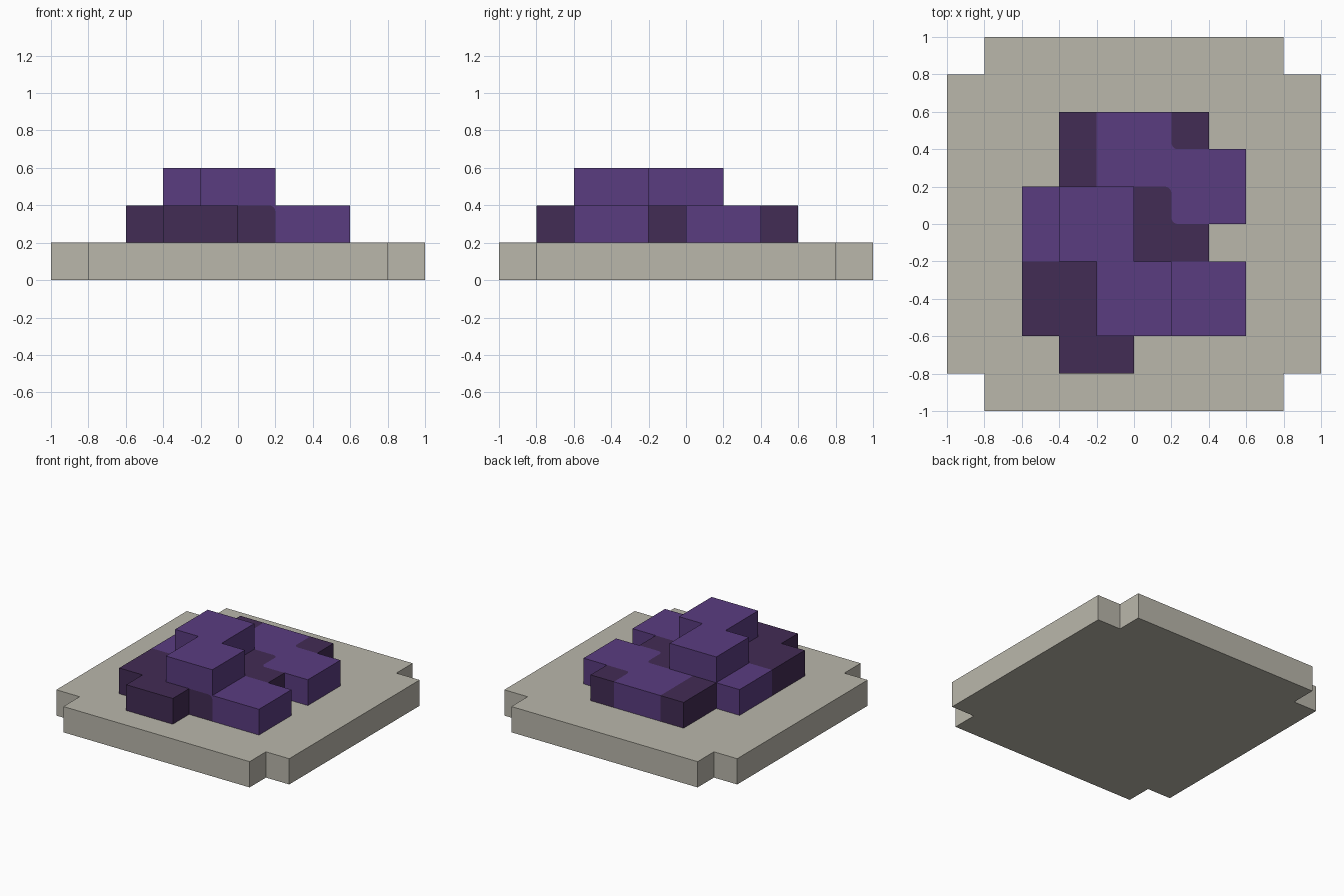
import bpy, bmesh, math
from mathutils import Vector

if "Cube" in bpy.data.objects:
    bpy.data.objects.remove(bpy.data.objects["Cube"], do_unlink=True)

UNIT = 0.2      # edge of one block
ROUND = 0.035   # radius of the softened colour corners


def make_material(name, rgb):
    mat = bpy.data.materials.new(name)
    mat.use_nodes = True
    mat.diffuse_color = (*rgb, 1)
    mat.node_tree.nodes["Principled BSDF"].inputs["Base Color"].default_value = (*rgb, 1)
    return mat


stone = make_material("pale_stone", (0.491, 0.474, 0.407))
violet = make_material("violet", (0.102, 0.045, 0.216))
plum = make_material("dark_plum", (0.055, 0.025, 0.089))


def add_object(name, bm, materials):
    mesh = bpy.data.meshes.new(name)
    for mat in materials:
        mesh.materials.append(mat)
    bm.to_mesh(mesh)
    bm.free()
    obj = bpy.data.objects.new(name, mesh)
    bpy.context.collection.objects.link(obj)
    return obj


# Base plate: a square slab with a notch at each corner
bm = bmesh.new()
outline = []
for sx, sy in ((1, 1), (-1, 1), (-1, -1), (1, -1)):
    corner = [(sx, 0.8 * sy), (0.8 * sx, 0.8 * sy), (0.8 * sx, sy)]
    outline += corner if sx * sy > 0 else corner[::-1]
floor = bm.faces.new([bm.verts.new((x, y, 0)) for x, y in outline])
top = bmesh.ops.extrude_face_region(bm, geom=[floor], use_keep_orig=True)
bmesh.ops.translate(bm, vec=(0, 0, UNIT),
                    verts=[v for v in top["geom"] if isinstance(v, bmesh.types.BMVert)])
bmesh.ops.recalc_face_normals(bm, faces=bm.faces)
add_object("base_plate", bm, [stone])

# Block plan, back row first: l = violet, d = plum, U = plum with violet on top
PLAN = [".dlld.",
        ".dllll",
        "lUUdll",
        "lUUdd.",
        "ddUUll",
        "ddUUll",
        ".dd..."]
blocks = {}
for row, line in enumerate(PLAN):
    for col, kind in enumerate(line):
        cell = (col - 3, 2 - row)
        if kind != ".":
            blocks[(*cell, 1)] = 0 if kind == "l" else 1
        if kind == "U":
            blocks[(*cell, 2)] = 0


def build_tier(level):
    """Outer skin of all blocks on one level, without buried faces."""
    bm = bmesh.new()
    verts = {}

    def vert(p):
        key = tuple(round(c) for c in p)
        if key not in verts:
            verts[key] = bm.verts.new(Vector(key) * UNIT)
        return verts[key]

    for cell, colour in blocks.items():
        if cell[2] != level:
            continue
        centre = Vector(cell) + Vector((0.5, 0.5, 0.5))
        for axis in range(3):
            for sign in (-1, 1):
                n = Vector((0, 0, 0))
                n[axis] = sign
                beside = tuple(int(c + d) for c, d in zip(cell, n))
                if beside in blocks or beside[2] < 1:
                    continue
                u = Vector((0, 0, 0))
                u[(axis + 1) % 3] = 0.5
                w = n.cross(u)
                mid = centre + n / 2
                face = bm.faces.new([vert(mid + d) for d in (-u - w, u - w, u + w, w - u)])
                face.material_index = colour
    return bm


def soften_corner(bm, point, middle):
    """Swap the colour outside a quarter arc at one corner of a block face."""
    point, middle = Vector(point), Vector(middle)
    face = min(bm.faces, key=lambda f: (f.calc_center_median() - middle).length)
    corner = min(face.verts, key=lambda v: (v.co - point).length)
    ends = []
    for edge in [e for e in face.edges if corner in e.verts]:
        ends.append(bmesh.utils.edge_split(edge, corner, ROUND / edge.calc_length())[1])
    a, b = ends
    w, u = a.co - corner.co, b.co - corner.co
    arc = []
    for i in range(1, 5):
        t = math.pi / 2 * i / 5
        arc.append(corner.co + u * (1 - math.cos(t)) + w * (1 - math.sin(math.pi / 2 - (math.pi / 2 - t))))
    colour = face.material_index
    new_face, _ = bmesh.utils.face_split(face, a, b, coords=arc)
    tip = new_face if corner in new_face.verts else face
    body = face if tip is new_face else new_face
    body.material_index, tip.material_index = colour, 1 - colour


# Lower tier, with softened colour corners on its top and front
lower = build_tier(1)
for point, middle in (((0.2, 0.4, 0.4), (0.3, 0.5, 0.4)),
                      ((0.2, 0.2, 0.4), (0.1, 0.1, 0.4)),
                      ((0.2, 0.0, 0.4), (0.3, 0.1, 0.4)),
                      ((0.2, -0.6, 0.4), (0.1, -0.6, 0.3))):
    soften_corner(lower, point, middle)
add_object("lower_tier", lower, [violet, plum])

# Upper tier: two offset square blocks
add_object("upper_tier", build_tier(2), [violet, plum])
